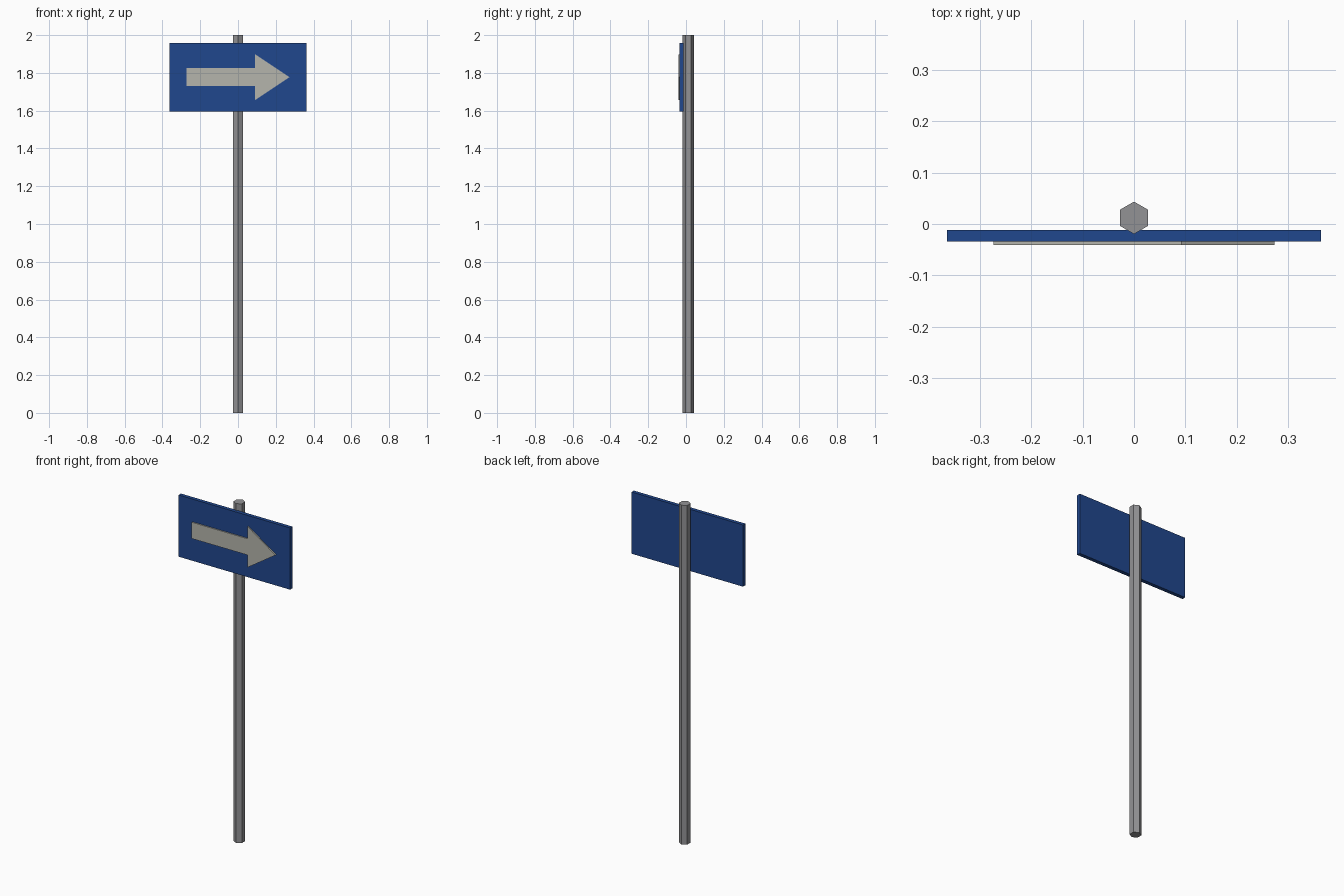
import bpy, bmesh
from math import radians
from mathutils import Vector

cube = bpy.data.objects.get("Cube")
if cube:
    bpy.data.objects.remove(cube, do_unlink=True)


def material(name, r, g, b):
    m = bpy.data.materials.new(name)
    m.use_nodes = True
    m.diffuse_color = (r, g, b, 1)
    m.node_tree.nodes["Principled BSDF"].inputs["Base Color"].default_value = (r, g, b, 1)
    return m


def plate(name, outline, y_front, y_back, mat):
    """Extrude an x-z outline from the front plane to the back plane."""
    bm = bmesh.new()
    face = bm.faces.new([bm.verts.new((x, y_front, z)) for x, z in outline])
    new = bmesh.ops.extrude_face_region(bm, geom=[face], use_keep_orig=True)["geom"]
    bmesh.ops.translate(bm, vec=Vector((0, y_back - y_front, 0)),
                        verts=[v for v in new if isinstance(v, bmesh.types.BMVert)])
    bmesh.ops.recalc_face_normals(bm, faces=bm.faces)
    mesh = bpy.data.meshes.new(name)
    bm.to_mesh(mesh)
    bm.free()
    mesh.materials.append(mat)
    obj = bpy.data.objects.new(name, mesh)
    bpy.context.collection.objects.link(obj)
    return obj


steel = material("grey steel", 0.29, 0.29, 0.30)
blue = material("sign blue", 0.0145, 0.063, 0.27)
white = material("off white", 0.46, 0.46, 0.415)

# Hexagonal post, one edge pointing at the sign
bpy.ops.mesh.primitive_cylinder_add(vertices=6, radius=0.0315, depth=2, location=(0, 0.012, 1))
post = bpy.context.object
post.name = "post"
post.data.materials.append(steel)

# Sign board
W, H, MID = 0.3636, 0.1818, 1.7775
plate("sign_board", [(-W, MID - H), (W, MID - H), (W, MID + H), (-W, MID + H)],
      -0.034, -0.012, blue)

# Raised arrow: lower half of the outline, mirrored for the upper half
half = [(-0.273, 0.048), (0.091, 0.048), (0.091, 0.121)]
outline = [(x, MID - h) for x, h in half] + [(0.273, MID)]
outline += [(x, MID + h) for x, h in reversed(half)]
plate("arrow", outline, -0.041, -0.034, white)
